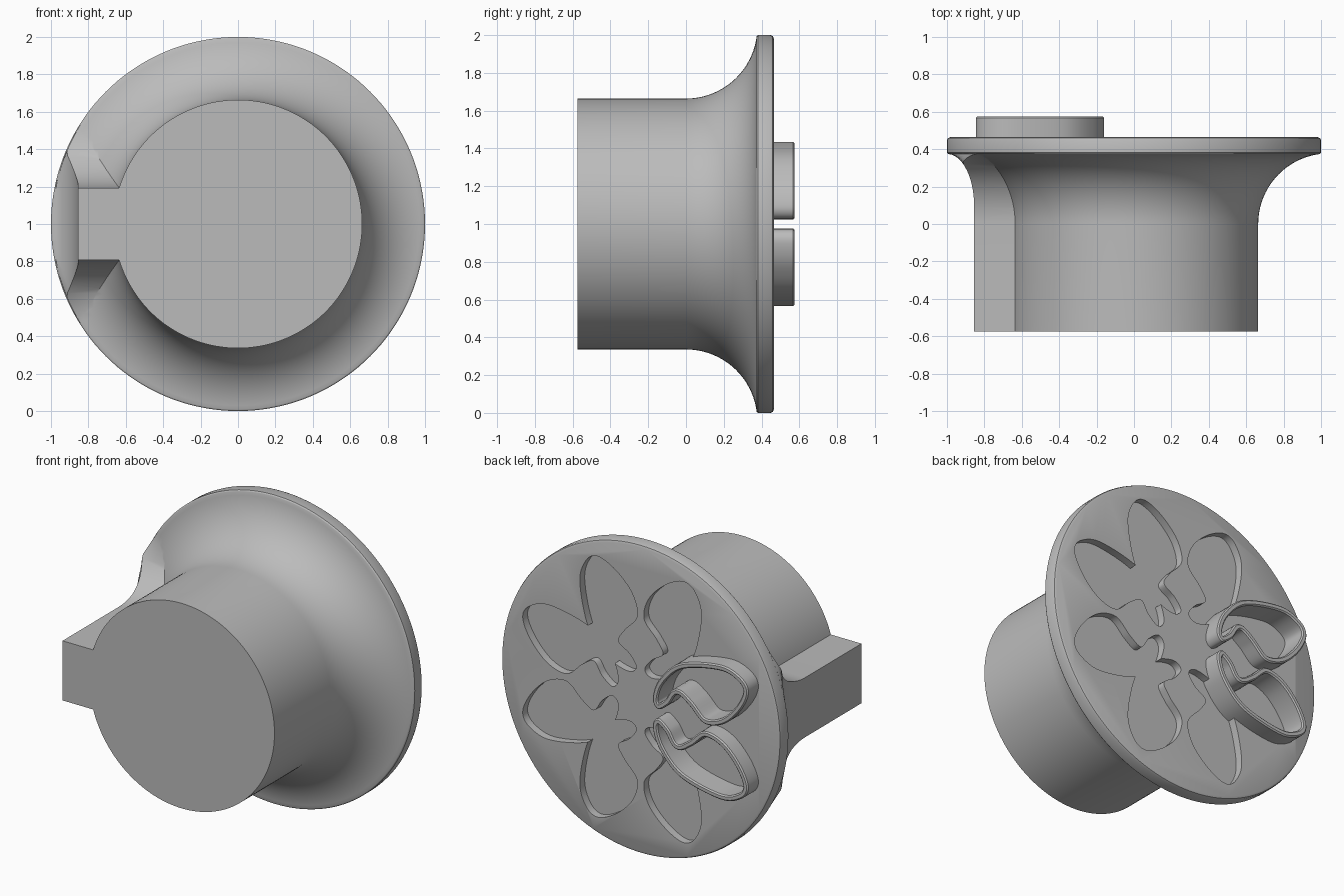
import bpy, bmesh, math
from mathutils import Vector

cube = bpy.data.objects.get("Cube")
if cube:
    bpy.data.objects.remove(cube, do_unlink=True)

grey = bpy.data.materials.new("plain grey")
grey.use_nodes = True
COLOUR = (0.5, 0.5, 0.5, 1)
grey.diffuse_color = COLOUR
grey.node_tree.nodes["Principled BSDF"].inputs["Base Color"].default_value = COLOUR

BACK, FRONT, SHOULDER = 0.465, -0.575, 0.375
FILLET, SHAFT = 0.377, 0.664


def loft(name, loops, tube=False):
    """Skin a row of equal loops, capped at the ends or joined into a tube."""
    bm = bmesh.new()
    rows = [[bm.verts.new(p) for p in loop] for loop in loops]
    n = len(rows[0])
    for a, b in zip(rows, rows[1:] + (rows[:1] if tube else [])):
        for i in range(n):
            j = (i + 1) % n
            bm.faces.new((a[i], a[j], b[j], b[i]))
    if not tube:
        bm.faces.new(rows[0])
        bm.faces.new(rows[-1])
    bmesh.ops.recalc_face_normals(bm, faces=bm.faces)
    mesh = bpy.data.meshes.new(name)
    bm.to_mesh(mesh)
    bm.free()
    mesh.materials.append(grey)
    obj = bpy.data.objects.new(name, mesh)
    bpy.context.collection.objects.link(obj)
    return obj


def activate(obj):
    bpy.ops.object.select_all(action="DESELECT")
    obj.select_set(True)
    bpy.context.view_layer.objects.active = obj


def combine(obj, other, operation):
    mod = obj.modifiers.new(operation.title(), "BOOLEAN")
    mod.operation, mod.solver, mod.object = operation, "EXACT", other
    activate(obj)
    bpy.ops.object.modifier_apply(modifier=mod.name)
    bpy.data.objects.remove(other, do_unlink=True)


def flare(y):
    """Outward growth of the shaft and key sides towards the flange."""
    y = max(y, 0)
    return FILLET - math.sqrt(FILLET ** 2 - y * y)


# Round shaft flaring into the flange
def circle(r, y, n=144):
    return [(r * math.cos(i * math.tau / n), y, 1 + r * math.sin(i * math.tau / n))
            for i in range(n)]


steps = [SHOULDER * math.sin(i / 20 * math.pi / 2) for i in range(21)]
profile = [(SHAFT, FRONT)] + [(min(SHAFT + flare(y), 0.995), y) for y in steps]
profile += [(1, SHOULDER + 0.006), (1, BACK - 0.018), (0.995, BACK - 0.006), (0.982, BACK)]
body = loft("knob_body", [circle(r, y) for r, y in profile])


# Side key with flared flanks, trimmed to the flange rim
def key_section(y, limit=0.995):
    half = 0.193 + flare(min(y, SHOULDER))
    t = min(max((y - 0.1) / 0.275, 0), 1)
    reach = 0.855 + 0.145 * (1 - math.sqrt(1 - t * t))
    zs = [half * (i / 8 - 1) for i in range(17)]
    outer = [(-min(reach, math.sqrt(limit ** 2 - z * z)), y, 1 + z) for z in zs]
    return outer + [(-0.4, y, 1 + half), (-0.4, y, 1 - half)]


key = loft("side_key", [key_section(y) for y in [FRONT] + steps + [0.4]])
combine(body, key, "UNION")

# Petal outline: distance along the pair's axis, offset from that axis
PETAL = [(.845, .31), (.79, .395), (.64, .435), (.36, .37), (.21, .23), (.16, .09),
         (.2, .03), (.275, .08), (.335, .16), (.42, .115), (.53, .025), (.67, .06), (.79, .18)]


def smooth_loop(points, sub=8):
    pts = [Vector(p) for p in points]
    n, out = len(pts), []
    for i in range(n):
        a, b, c, d = (pts[(i + k) % n] for k in (-1, 0, 1, 2))
        for s in range(sub):
            t = s / sub
            out.append(0.5 * (2 * b + (c - a) * t + (2 * a - 5 * b + 4 * c - d) * t * t
                              + (3 * b - a - 3 * c + d) * t ** 3))
    return out


def inset(loop, d):
    out = []
    for i, p in enumerate(loop):
        tangent = (loop[(i + 1) % len(loop)] - loop[i - 1]).normalized()
        out.append(p + Vector((-tangent.y, tangent.x)) * d)
    return out


def place(loop, y, quarter, side):
    c, s = [(1, 0), (0, 1), (-1, 0), (0, -1)][quarter]
    return [(p.x * c - side * p.y * s, y, 1 + p.x * s + side * p.y * c) for p in loop]


outline = smooth_loop(PETAL)

# Four mirrored pairs of petal recesses in the back face
for quarter in range(4):
    for side in (1, -1):
        cutter = loft("recess_cutter", [place(outline, y, quarter, side)
                                        for y in (BACK - 0.05, BACK + 0.05)])
        cutter.hide_render = True
        combine(body, cutter, "DIFFERENCE")

# Two raised petal-shaped walls on the key side
walls = []
for side, label in ((1, "upper"), (-1, "lower")):
    top, low, soft = 0.575, BACK - 0.055, 0.008
    rings = [(0, low), (0, top - soft), (soft, top), (0.036 - soft, top),
             (0.036, top - soft), (0.036, low)]
    walls.append(loft(label + "_petal_wall",
                      [place(inset(outline, d), y, 2, side) for d, y in rings], tube=True))

for obj in [body] + walls:
    activate(obj)
    bpy.ops.object.shade_smooth_by_angle(angle=math.radians(32))
